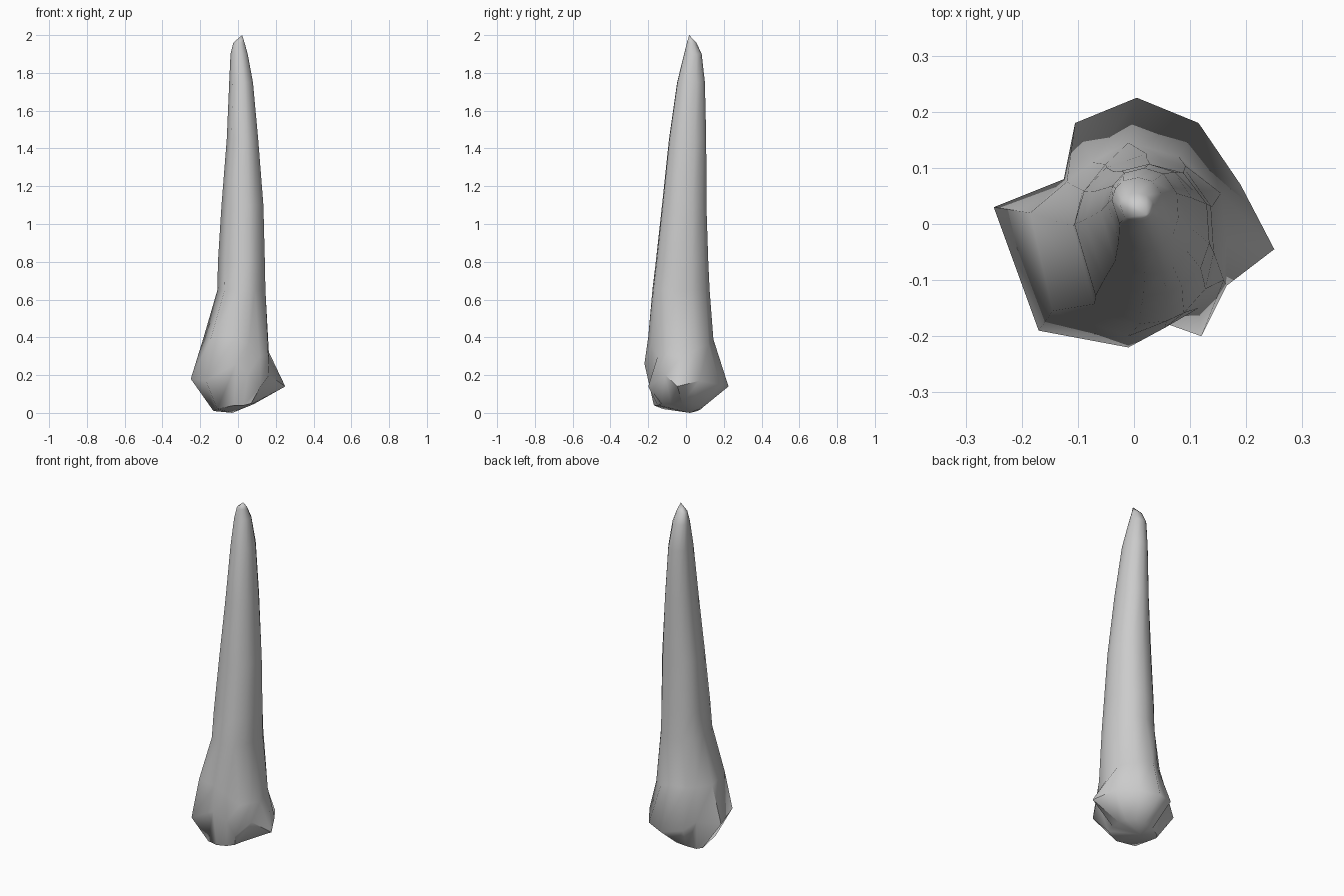
import bpy, bmesh
from math import cos, sin, atan2, copysign

# Flared root outline (x, y, z), counter-clockwise with pointed toes
root = [(-0.25, 0.03, 0.18), (-0.17, -0.19, 0.17), (-0.01, -0.22, 0.26),
        (0.05, -0.175, 0.20), (0.12, -0.20, 0.14), (0.165, -0.11, 0.20),
        (0.25, -0.045, 0.14), (0.19, 0.07, 0.17), (0.115, 0.18, 0.15),
        (0.005, 0.225, 0.14), (-0.105, 0.18, 0.16), (-0.125, 0.08, 0.18)]
# Collar just above the flare, where the toes die into the shaft
collar = [(-0.185, 0.02, 0.39), (-0.145, -0.155, 0.39), (-0.01, -0.20, 0.40),
          (0.055, -0.185, 0.36), (0.115, -0.15, 0.30), (0.16, -0.10, 0.31),
          (0.165, -0.03, 0.29), (0.155, 0.055, 0.34), (0.08, 0.12, 0.36),
          (-0.01, 0.145, 0.39), (-0.075, 0.11, 0.38), (-0.12, 0.075, 0.38)]
# Underside outline, tilted
foot = [(-0.13, 0.03, 0.01), (-0.11, -0.12, 0.02), (-0.02, -0.17, 0.04),
        (0.03, -0.15, 0.04), (0.07, -0.13, 0.05), (0.08, -0.08, 0.05),
        (0.09, -0.02, 0.05), (0.08, 0.03, 0.045), (0.05, 0.08, 0.04),
        (0.0, 0.09, 0.03), (-0.06, 0.08, 0.02), (-0.11, 0.06, 0.01)]
# Shaft sections: z, x min, x max, y min, y max
shaft = [(0.65, -0.11, 0.147, -0.178, 0.125), (0.80, -0.107, 0.144, -0.16, 0.118),
         (1.10, -0.088, 0.136, -0.127, 0.108), (1.45, -0.06, 0.108, -0.09, 0.107),
         (1.75, -0.047, 0.08, -0.047, 0.10), (1.90, -0.04, 0.052, -0.01, 0.083),
         (1.96, -0.025, 0.035, 0.005, 0.055)]
angles = [atan2(p[1], p[0]) for p in root]


def section(z, x0, x1, y0, y1):
    ring = []
    for a in angles:
        c, s = cos(a), sin(a)
        ring.append(((x0 + x1) / 2 + (x1 - x0) / 2 * copysign(abs(c) ** 0.9, c),
                     (y0 + y1) / 2 + (y1 - y0) / 2 * copysign(abs(s) ** 0.9, s), z))
    return ring


# Loft the whole spike from underside to tip
bm = bmesh.new()
rings = [[bm.verts.new(p) for p in r]
         for r in [foot, root, collar] + [section(*s) for s in shaft]]
n = len(angles)
for lo, hi in zip(rings, rings[1:]):
    for i in range(n):
        j = (i + 1) % n
        bm.faces.new((lo[i], lo[j], hi[j], hi[i]))
tip = bm.verts.new((0.022, 0.017, 2.0))
base = bm.verts.new((-0.03, 0.02, 0.0))
for i in range(n):
    j = (i + 1) % n
    bm.faces.new((rings[-1][i], rings[-1][j], tip))
    bm.faces.new((rings[0][j], rings[0][i], base))
bmesh.ops.recalc_face_normals(bm, faces=bm.faces)
mesh = bpy.data.meshes.new("stone_spike")
bm.to_mesh(mesh)
bm.free()
spike = bpy.data.objects.new("stone_spike", mesh)
bpy.context.collection.objects.link(spike)

# Smooth shading with sharp ridges kept
bpy.context.view_layer.objects.active = spike
spike.select_set(True)
bpy.ops.object.shade_smooth_by_angle(angle=1.05)
